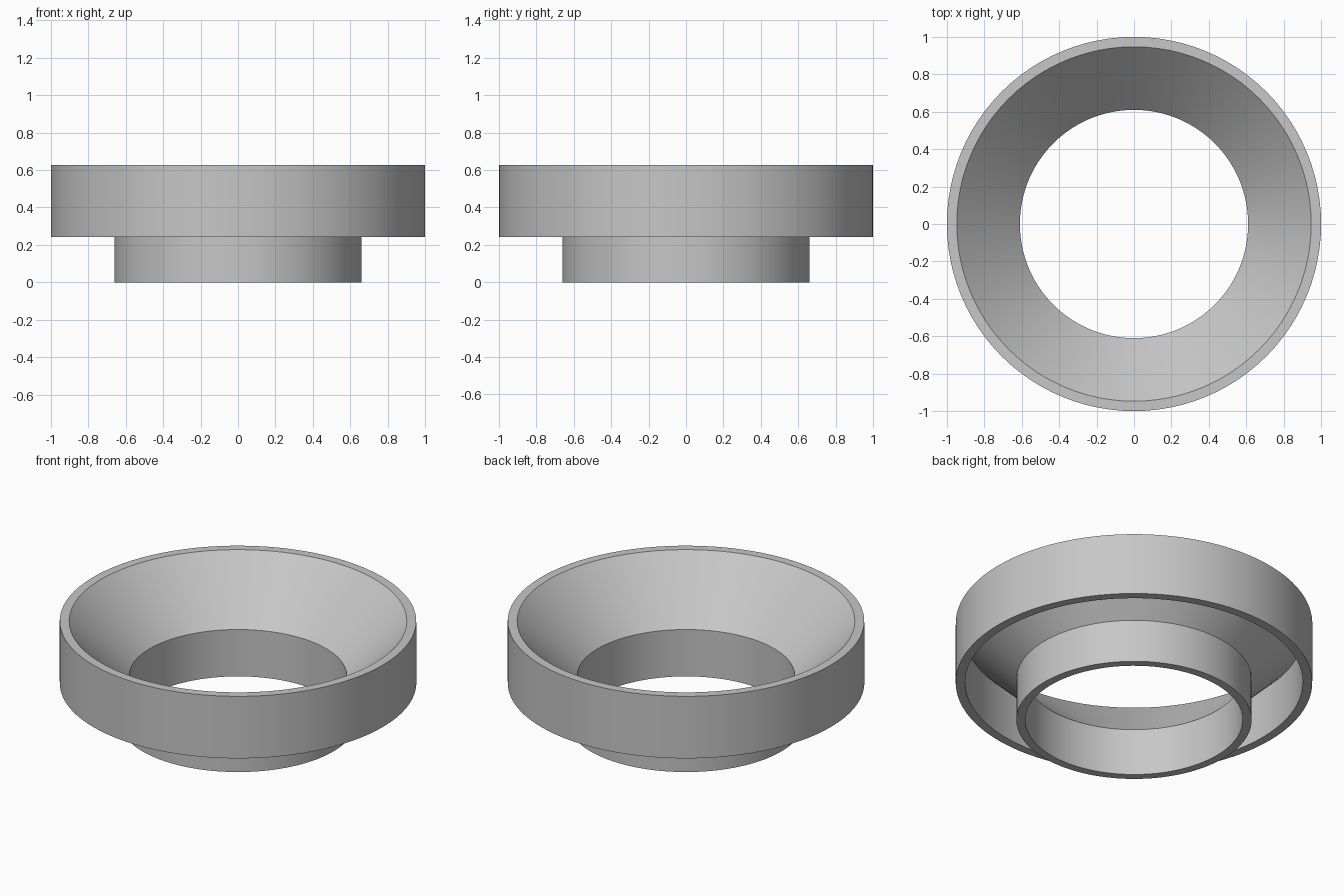
import bpy
import bmesh
import math
from mathutils import Vector

cube = bpy.data.objects.get("Cube")
if cube:
    bpy.data.objects.remove(cube, do_unlink=True)

SEGMENTS = 96

# Plain grey material
grey = bpy.data.materials.new("plain grey")
grey.use_nodes = True
colour = (0.57, 0.57, 0.57, 1.0)
grey.diffuse_color = colour
grey.node_tree.nodes["Principled BSDF"].inputs["Base Color"].default_value = colour


def lathe(name, profile, material):
    """Revolve a closed (radius, height) profile around the z axis."""
    bm = bmesh.new()
    verts = [bm.verts.new((r, 0, z)) for r, z in profile]
    edges = [bm.edges.new((v, verts[(i + 1) % len(verts)])) for i, v in enumerate(verts)]
    bmesh.ops.spin(bm, geom=verts + edges, cent=Vector(), axis=(0, 0, 1),
                   angle=math.tau, steps=SEGMENTS, use_merge=True)
    bmesh.ops.remove_doubles(bm, verts=bm.verts, dist=0.0001)
    bmesh.ops.recalc_face_normals(bm, faces=bm.faces)
    mesh = bpy.data.meshes.new(name)
    bm.to_mesh(mesh)
    bm.free()
    mesh.materials.append(material)
    obj = bpy.data.objects.new(name, mesh)
    bpy.context.collection.objects.link(obj)
    bpy.ops.object.select_all(action="DESELECT")
    obj.select_set(True)
    bpy.context.view_layer.objects.active = obj
    bpy.ops.object.shade_smooth_by_angle(angle=math.radians(30))
    return obj


# Funnel ring: outer skirt, sloped cone and narrow neck in one thin wall
funnel_profile = [
    (0.61, 0.0), (0.66, 0.0),       # neck bottom rim
    (0.66, 0.265), (0.947, 0.55),   # underside of the cone
    (0.947, 0.243), (1.0, 0.243),   # skirt bottom rim
    (1.0, 0.627), (0.947, 0.627),   # top rim
    (0.61, 0.29),                   # throat
]
lathe("funnel_ring", funnel_profile, grey)
